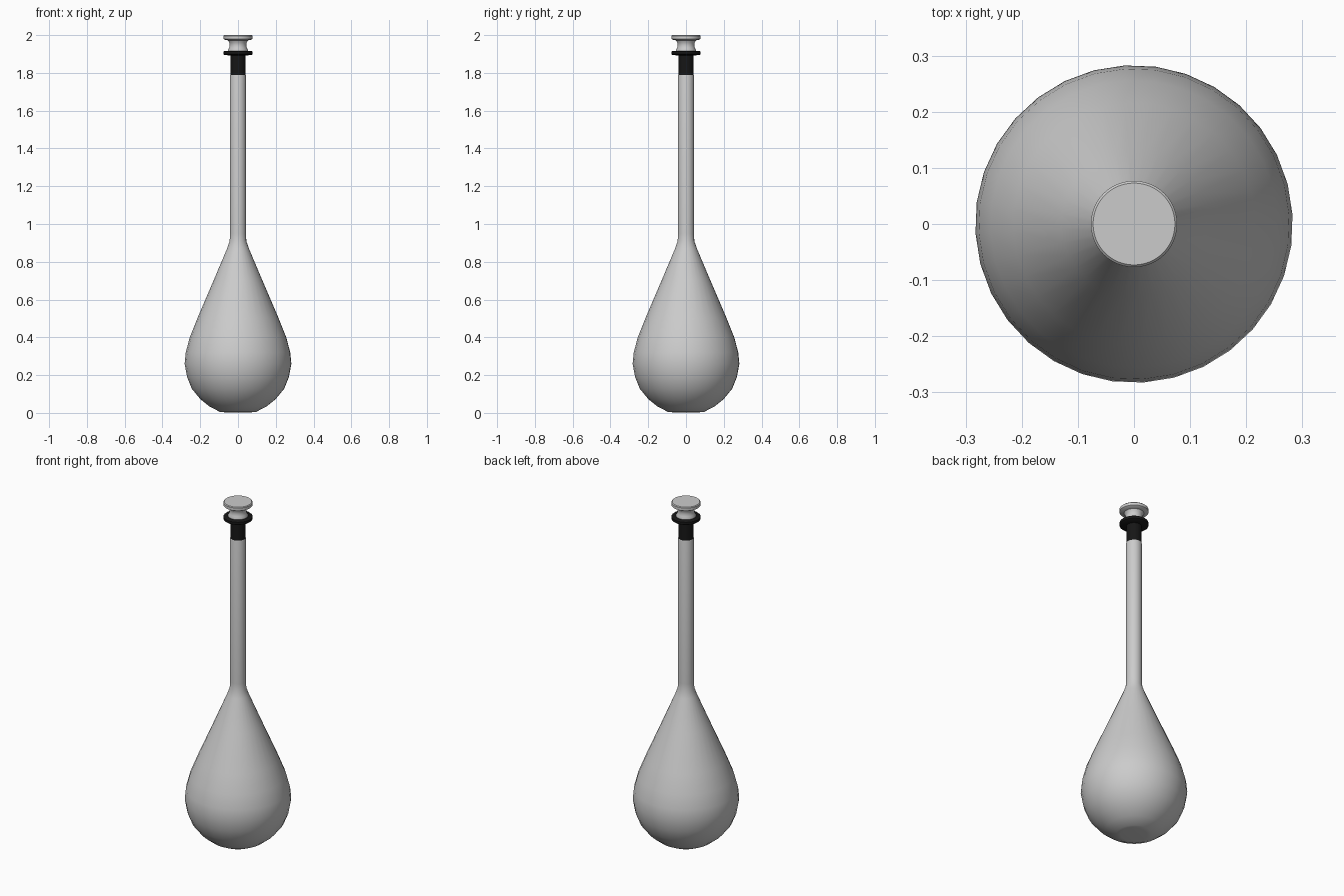
import bpy, bmesh, math

if "Cube" in bpy.data.objects:
    bpy.data.objects.remove(bpy.data.objects["Cube"])

def material(name, c):
    m = bpy.data.materials.new(name)
    m.diffuse_color = (*c, 1)
    m.use_nodes = True
    m.node_tree.nodes["Principled BSDF"].inputs["Base Color"].default_value = m.diffuse_color
    return m

glass = material("pale_grey", (0.6, 0.6, 0.6))
black = material("black", (0.008, 0.008, 0.008))

def lathe(name, profile, mat, sides, turn=0.0, angle=40):
    """Spin an (r, z) profile about z; r = 0 ends close the shape."""
    bm = bmesh.new()
    rings = []
    for r, z in profile:
        if r == 0:
            rings.append([bm.verts.new((0, 0, z))] * sides)
        else:
            rings.append([bm.verts.new((r * math.cos(turn + math.tau * i / sides),
                                        r * math.sin(turn + math.tau * i / sides), z))
                          for i in range(sides)])
    for a, b in zip(rings, rings[1:]):
        for i in range(sides):
            j = (i + 1) % sides
            bm.faces.new(list(dict.fromkeys((a[i], a[j], b[j], b[i]))))
    bmesh.ops.recalc_face_normals(bm, faces=bm.faces)
    me = bpy.data.meshes.new(name)
    bm.to_mesh(me)
    bm.free()
    me.materials.append(mat)
    ob = bpy.data.objects.new(name, me)
    bpy.context.collection.objects.link(ob)
    bpy.ops.object.select_all(action='DESELECT')
    ob.select_set(True)
    bpy.context.view_layer.objects.active = ob
    bpy.ops.object.shade_smooth_by_angle(angle=math.radians(angle))
    return ob

# Pear-shaped flask bulb running into the long neck
lathe("flask", [(0, 0.005), (0.07, 0.003), (0.095, 0.005), (0.15, 0.033), (0.2, 0.073),
                (0.245, 0.128), (0.27, 0.19), (0.283, 0.26), (0.277, 0.32),
                (0.256, 0.4), (0.216, 0.5), (0.13, 0.7), (0.058, 0.87),
                (0.044, 0.91), (0.043, 0.95), (0.043, 1.78), (0.04, 1.793), (0, 1.793)],
      glass, 32, math.radians(3.4))

# Black sleeve with a flange around the mouth
lathe("mouth_sleeve", [(0, 1.785), (0.041, 1.785), (0.041, 1.892), (0.072, 1.895),
                       (0.077, 1.899), (0.077, 1.913), (0.072, 1.917), (0, 1.917)],
      black, 48)

# Waisted stopper with a flat disc head
lathe("stopper", [(0, 1.91), (0.053, 1.91), (0.053, 1.92), (0.047, 1.932), (0.044, 1.946),
                  (0.046, 1.96), (0.053, 1.972), (0.071, 1.976), (0.077, 1.98),
                  (0.077, 1.996), (0.073, 2.0), (0, 2.0)],
      glass, 48)
